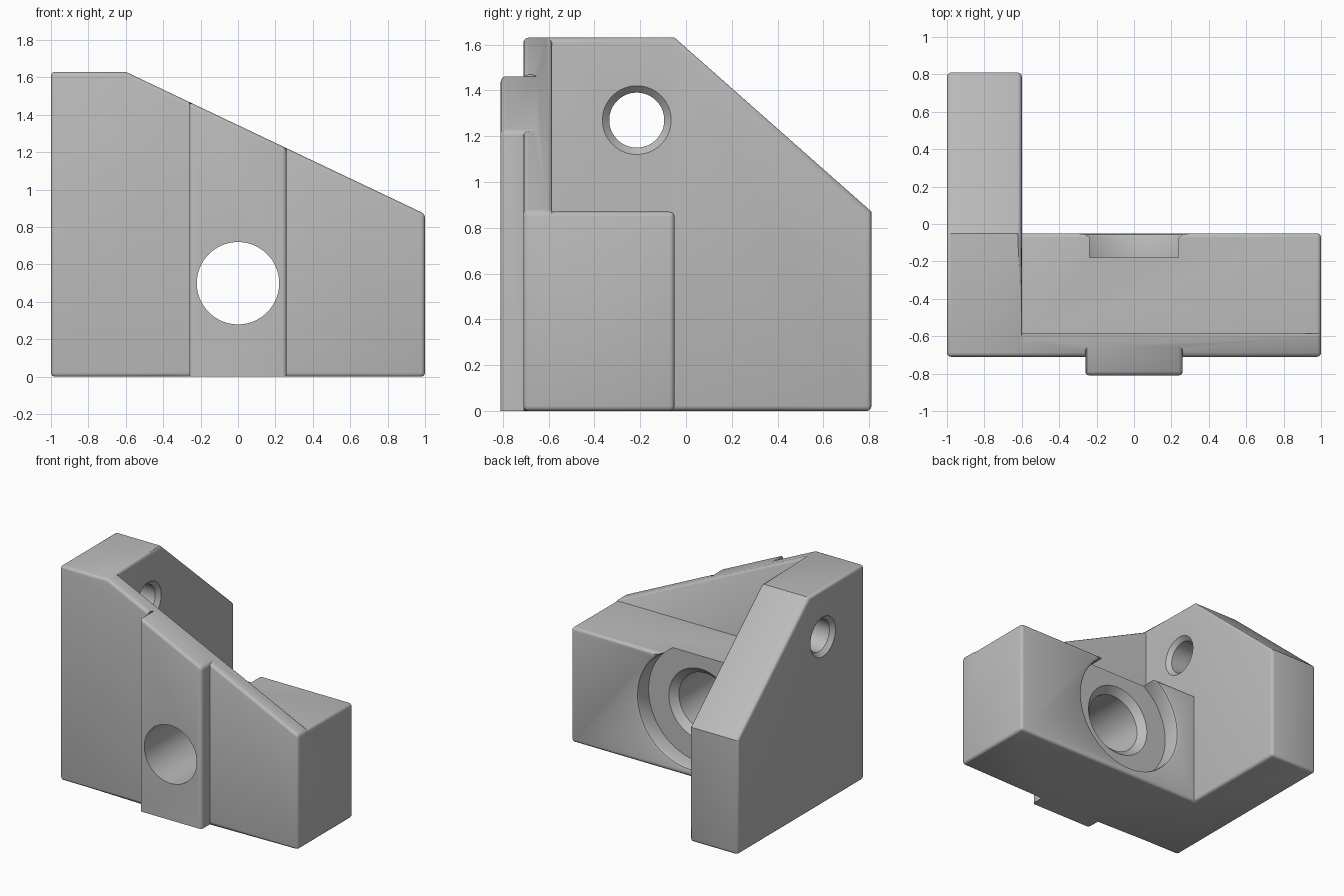
import bpy, bmesh, math
from mathutils import Matrix, Vector

if "Cube" in bpy.data.objects:
    bpy.data.objects.remove(bpy.data.objects["Cube"], do_unlink=True)

grey = bpy.data.materials.new("plain grey")
grey.use_nodes = True
COLOUR = (0.5, 0.5, 0.5, 1)
grey.diffuse_color = COLOUR
grey.node_tree.nodes["Principled BSDF"].inputs["Base Color"].default_value = COLOUR

W_PLATE, SLOPE = -0.6, (1.63 - 0.87) / 1.6


def add_object(name, bm):
    bmesh.ops.recalc_face_normals(bm, faces=bm.faces[:])
    mesh = bpy.data.meshes.new(name)
    bm.to_mesh(mesh)
    bm.free()
    mesh.materials.append(grey)
    obj = bpy.data.objects.new(name, mesh)
    bpy.context.collection.objects.link(obj)
    return obj


def prism(name, outline, start, end, axis):
    """Extrude an (x, z) outline along y, or a (y, z) outline along x."""
    bm = bmesh.new()
    place = lambda p: (start, *p) if axis == "x" else (p[0], start, p[1])
    face = bm.faces.new([bm.verts.new(place(p)) for p in outline])
    new = bmesh.ops.extrude_face_region(bm, geom=[face])["geom"]
    step = Vector((end - start, 0, 0) if axis == "x" else (0, end - start, 0))
    bmesh.ops.translate(bm, vec=step, verts=[v for v in new if isinstance(v, bmesh.types.BMVert)])
    return add_object(name, bm)


def turned_cutter(name, profile, centre, axis, sides=96):
    """Closed solid of revolution from (radius, position along axis) points."""
    bm = bmesh.new()
    rings = []
    for r, h in profile:
        ring = []
        for i in range(sides):
            a = math.tau * i / sides
            u, v = centre[0] + r * math.cos(a), centre[1] + r * math.sin(a)
            ring.append(bm.verts.new((h, u, v) if axis == "x" else (u, h, v)))
        rings.append(ring)
    for a, b in zip(rings, rings[1:]):
        for i in range(sides):
            j = (i + 1) % sides
            bm.faces.new((a[i], a[j], b[j], b[i]))
    bm.faces.new(rings[0])
    bm.faces.new(rings[-1])
    obj = add_object(name, bm)
    obj.hide_render = True
    return obj


def combine(target, other, operation):
    """Boolean the other object into the target, then discard it."""
    mod = target.modifiers.new("combine", "BOOLEAN")
    mod.operation, mod.object, mod.solver = operation, other, "EXACT"
    graph = bpy.context.evaluated_depsgraph_get()
    mesh = bpy.data.meshes.new_from_object(target.evaluated_get(graph))
    target.modifiers.clear()
    target.data = mesh
    bpy.data.objects.remove(other, do_unlink=True)


# Solid parts: side plate, sloped front wall, base block and front key
bracket = prism("bracket", [(-0.71, 0), (0.81, 0), (0.81, 0.87), (-0.05, 1.63), (-0.71, 1.63)],
                -1, W_PLATE, "x")
wall = prism("front_wall", [(-1, 0), (1, 0), (1, 0.87), (W_PLATE, 1.63), (-1, 1.63)],
             -0.71, -0.585, "y")
block = prism("base_block", [(-0.71, 0), (-0.05, 0), (-0.05, 0.87), (-0.71, 0.87)], -0.9, 1, "x")
top = lambda x: 1.63 - SLOPE * (x - W_PLATE)
key = prism("front_key", [(-0.26, 0), (0.26, 0), (0.26, top(0.26)), (-0.26, top(-0.26))],
            -0.81, -0.65, "y")
for part in (wall, block, key):
    combine(bracket, part, "UNION")

# Round the outer edges
bm = bmesh.new()
bm.from_mesh(bracket.data)
bmesh.ops.remove_doubles(bm, verts=bm.verts[:], dist=0.0005)
bmesh.ops.dissolve_limit(bm, angle_limit=0.02, verts=bm.verts[:], edges=bm.edges[:])


def is_outer(edge):
    if len(edge.link_faces) != 2 or edge.calc_face_angle_signed(0) < math.radians(50):
        return False
    mid = (edge.verts[0].co + edge.verts[1].co) / 2
    return not (mid.y < -0.72 and mid.z < 0.01)


bmesh.ops.bevel(bm, geom=[e for e in bm.edges if is_outer(e)], offset=0.022, segments=3,
                profile=0.5, affect="EDGES", clamp_overlap=False)
bm.to_mesh(bracket.data)
bm.free()

# Main bore with a countersunk seat and a softened recess at the back
bore = turned_cutter("bore_cutter", [(0.22, -0.95), (0.22, -0.23), (0.27, -0.18), (0.44, -0.18),
                                     (0.44, -0.075), (0.447, -0.057), (0.465, -0.05), (0.465, 0.1)],
                     (0, 0.5), "y")
combine(bracket, bore, "DIFFERENCE")

# Cross hole through the side plate, chamfered on both faces
cross = turned_cutter("cross_hole_cutter", [(0.15, -1.1), (0.15, -1), (0.12, -0.97), (0.12, -0.63),
                                            (0.15, -0.6), (0.15, -0.5)], (-0.215, 1.27), "x")
combine(bracket, cross, "DIFFERENCE")

bpy.ops.object.select_all(action="DESELECT")
bracket.select_set(True)
bpy.context.view_layer.objects.active = bracket
bpy.ops.object.shade_smooth_by_angle(angle=math.radians(32))
